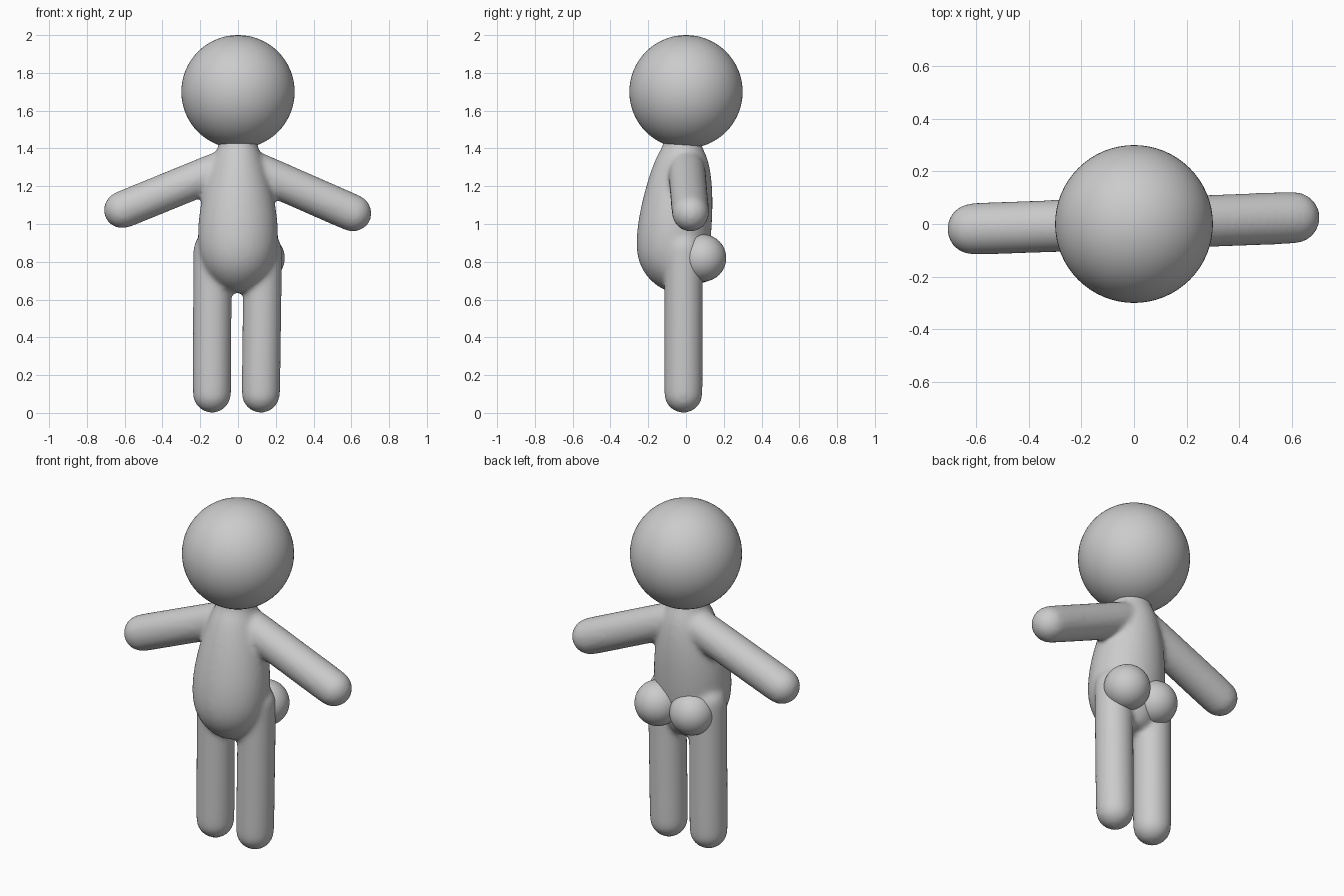
import bpy, bmesh, math
from mathutils import Vector

if "Cube" in bpy.data.objects:
    bpy.data.objects.remove(bpy.data.objects["Cube"])

grey = bpy.data.materials.new("plain grey")
grey.diffuse_color = (0.6, 0.6, 0.6, 1)
grey.use_nodes = True
grey.node_tree.nodes["Principled BSDF"].inputs["Base Color"].default_value = grey.diffuse_color


def loft(bm, rings, sides=32):
    """Skin a closed tube through rings of (centre, half axis u, half axis v)."""
    loops = []
    for c, u, v in rings:
        angles = [2 * math.pi * i / sides for i in range(sides)]
        loops.append([bm.verts.new(c + u * math.cos(a) + v * math.sin(a)) for a in angles])
    for a, b in zip(loops, loops[1:]):
        for i in range(sides):
            j = (i + 1) % sides
            bm.faces.new((a[i], a[j], b[j], b[i]))
    bm.faces.new(loops[0][::-1])
    bm.faces.new(loops[-1])


def capsule(bm, start, end, r):
    """Round-ended limb; start and end are the centres of the end spheres."""
    start, end = Vector(start), Vector(end)
    d = (end - start).normalized()
    u = d.cross(Vector((0, 1, 0))).normalized()
    v = d.cross(u)
    steps = [math.radians(a) for a in (-86, -75, -60, -45, -30, -15, 0)]
    rings = [(start + d * r * math.sin(a), u * r * math.cos(a), v * r * math.cos(a)) for a in steps]
    rings += [(start.lerp(end, t), u * r, v * r) for t in (0.25, 0.5, 0.75)]
    rings += [(end - d * r * math.sin(a), u * r * math.cos(a), v * r * math.cos(a)) for a in steps[::-1]]
    loft(bm, rings)


def ball(name, centre, r):
    bpy.ops.mesh.primitive_uv_sphere_add(segments=64, ring_count=32, radius=r, location=centre)
    ob = bpy.context.object
    ob.name = name
    ob.data.materials.append(grey)
    bpy.ops.object.shade_smooth()
    return ob


# Torso: height, half width, front y, back y
torso = [
    (0.635, 0.03, -0.07, 0.02), (0.65, 0.075, -0.12, 0.06), (0.69, 0.13, -0.18, 0.09),
    (0.75, 0.175, -0.23, 0.11), (0.82, 0.20, -0.258, 0.12), (0.90, 0.213, -0.265, 0.13),
    (1.00, 0.212, -0.256, 0.138), (1.10, 0.199, -0.237, 0.142), (1.20, 0.178, -0.212, 0.14),
    (1.30, 0.148, -0.18, 0.128), (1.36, 0.126, -0.155, 0.11), (1.40, 0.108, -0.13, 0.09),
    (1.43, 0.10, -0.118, 0.078), (1.50, 0.11, -0.118, 0.078),
]
bm = bmesh.new()
loft(bm, [(Vector((0, (f + b) / 2, z)), Vector((w, 0, 0)), Vector((0, (b - f) / 2, 0)))
          for z, w, f, b in torso], 48)

# Arms and legs
capsule(bm, (-0.612, -0.019, 1.075), (-0.09, 0.0, 1.288), 0.1)
capsule(bm, (0.608, 0.024, 1.058), (0.09, 0.004, 1.285), 0.1)
capsule(bm, (-0.138, -0.014, 0.102), (-0.135, -0.012, 0.86), 0.103)
capsule(bm, (0.121, -0.014, 0.102), (0.132, -0.012, 0.86), 0.103)
bmesh.ops.recalc_face_normals(bm, faces=bm.faces)

mesh = bpy.data.meshes.new("body")
bm.to_mesh(mesh)
bm.free()
mesh.materials.append(grey)
body = bpy.data.objects.new("body", mesh)
bpy.context.collection.objects.link(body)

# Fuse the limbs into the torso with soft joins
sub = body.modifiers.new("round", 'SUBSURF')
sub.levels = sub.render_levels = 1
fuse = body.modifiers.new("fuse", 'REMESH')
fuse.mode = 'VOXEL'
fuse.voxel_size = 0.013
fuse.use_smooth_shade = True
soften = body.modifiers.new("soften", 'SMOOTH')
soften.factor = 0.5
soften.iterations = 14

# Head and the two seat cheeks
ball("head", (0, 0, 1.7), 0.3)
ball("right_cheek", (0.122, 0.088, 0.82), 0.125)
ball("left_cheek", (-0.088, 0.068, 0.81), 0.122)
